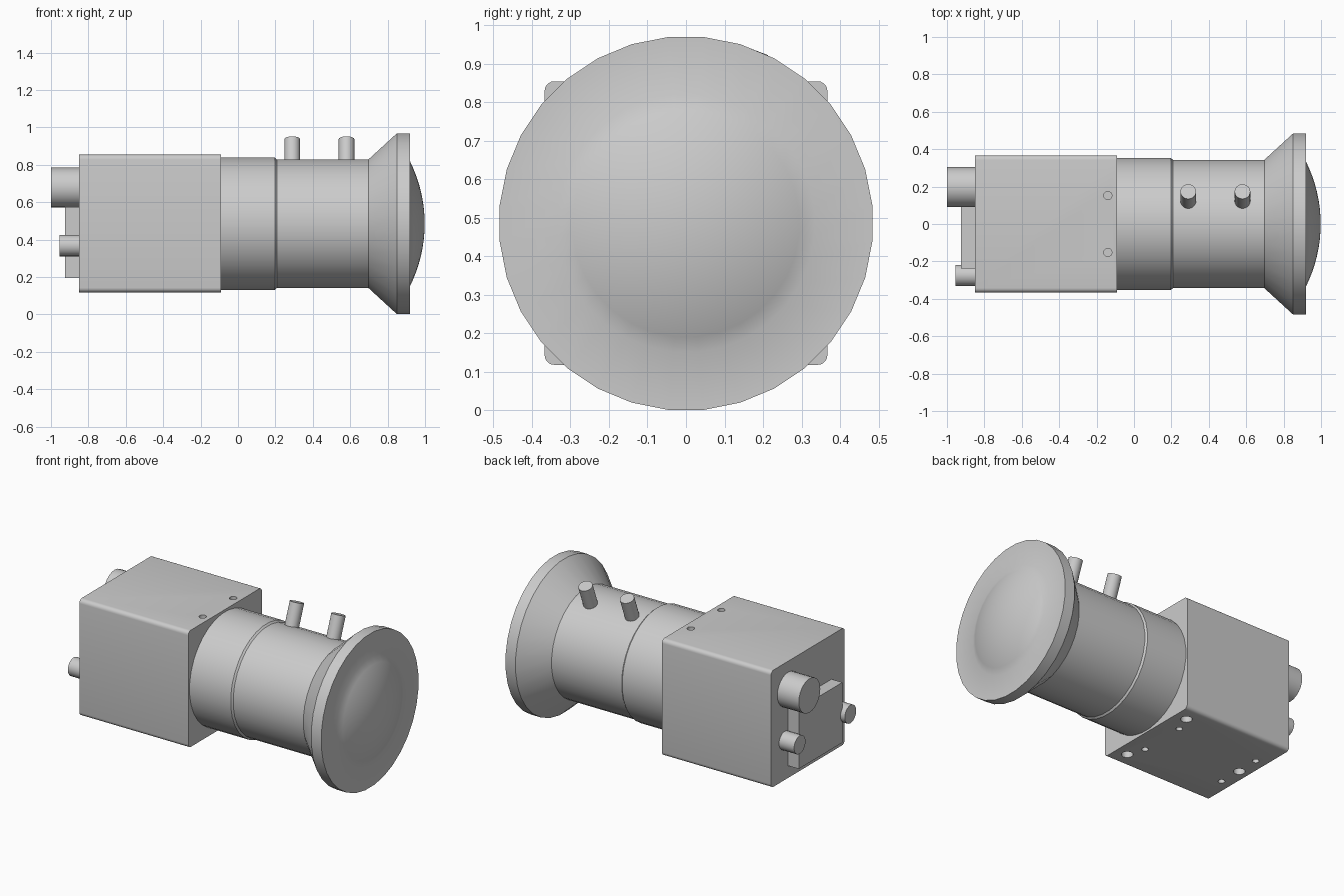
import bpy, bmesh, math
from mathutils import Vector

cube = bpy.data.objects.get("Cube")
if cube:
    bpy.data.objects.remove(cube, do_unlink=True)

GREY = (0.6, 0.6, 0.6, 1)
mat = bpy.data.materials.new("plain grey")
mat.use_nodes = True
mat.diffuse_color = GREY
mat.node_tree.nodes["Principled BSDF"].inputs["Base Color"].default_value = GREY

AXIS_Z = 0.485  # height of the lens axis


def finish(bm, name):
    bmesh.ops.recalc_face_normals(bm, faces=bm.faces)
    mesh = bpy.data.meshes.new(name)
    bm.to_mesh(mesh)
    bm.free()
    mesh.materials.append(mat)
    obj = bpy.data.objects.new(name, mesh)
    bpy.context.collection.objects.link(obj)
    return obj


def smooth(obj):
    bpy.ops.object.select_all(action='DESELECT')
    obj.select_set(True)
    bpy.context.view_layer.objects.active = obj
    bpy.ops.object.shade_smooth_by_angle(angle=math.radians(30))


def box(name, low, high, bevel=0):
    low, high = Vector(low), Vector(high)
    bm = bmesh.new()
    bmesh.ops.create_cube(bm, size=1)
    for v in bm.verts:
        v.co = (low + high) / 2 + v.co * (high - low)
    if bevel:  # round only the edges running along x
        edges = [e for e in bm.edges if abs(e.verts[0].co.x - e.verts[1].co.x) > 0.1]
        bmesh.ops.bevel(bm, geom=edges, offset=bevel, segments=5, profile=0.5,
                        affect='EDGES')
    return finish(bm, name)


def add_rod(bm, start, end, radius, segments=24):
    start, end = Vector(start), Vector(end)
    turn = (end - start).to_track_quat('Z', 'Y').to_matrix().to_4x4()
    turn.translation = (start + end) / 2
    bmesh.ops.create_cone(bm, cap_ends=True, segments=segments, radius1=radius,
                          radius2=radius, depth=(end - start).length, matrix=turn)


def rod(name, start, end, radius):
    bm = bmesh.new()
    add_rod(bm, start, end, radius)
    smooth(finish(bm, name))


def lathe(name, profile, segments=32):
    # profile of (x, radius) turned around the lens axis
    bm = bmesh.new()
    rings = []
    for x, r in profile:
        ring = []
        for i in range(1 if r == 0 else segments):
            a = math.tau * (i + 0.5) / segments
            ring.append(bm.verts.new((x, r * math.sin(a), AXIS_Z + r * math.cos(a))))
        rings.append(ring)
    for a, b in zip(rings, rings[1:]):
        for i in range(segments):
            j = (i + 1) % segments
            corners = [a[i % len(a)], a[j % len(a)], b[j % len(b)], b[i % len(b)]]
            bm.faces.new(list(dict.fromkeys(corners)))
    smooth(finish(bm, name))


# Housing with screw holes in its top and underside
housing = box("housing", (-0.85, -0.367, 0.118), (-0.09, 0.367, 0.854), bevel=0.025)
bm = bmesh.new()
for side in (-1, 1):
    y = side * 0.152
    add_rod(bm, (-0.14, y, 0.8), (-0.14, y, 0.9), 0.022, 16)
    for x in (-0.21, -0.78):
        add_rod(bm, (x, y, 0.05), (x, y, 0.17), 0.02, 16)
    add_rod(bm, (-0.17, side * 0.263, 0.05), (-0.17, side * 0.263, 0.17), 0.034, 16)
add_rod(bm, (-0.785, 0, 0.05), (-0.785, 0, 0.17), 0.034, 16)
cutter = finish(bm, "hole_cutter")
cutter.hide_render = True
cut = housing.modifiers.new("holes", 'BOOLEAN')
cut.object = cutter
cut.operation = 'DIFFERENCE'
cut.solver = 'EXACT'
bpy.context.view_layer.objects.active = housing
bpy.ops.object.modifier_apply(modifier=cut.name)
bpy.data.objects.remove(cutter, do_unlink=True)
smooth(housing)

# Lens barrel, flared hood and domed front glass
lathe("rear_barrel", [(-0.1, 0), (-0.1, 0.355), (0.197, 0.355), (0.21, 0.343), (0.21, 0)])
dome = []
SAG, RIM = 0.078, 0.335
ball = (RIM ** 2 + SAG ** 2) / (2 * SAG)
spread = math.asin(RIM / ball)
for i in range(9):
    a = spread * (1 - i / 8)
    dome.append((0.998 - ball * (1 - math.cos(a)), ball * math.sin(a) if i < 8 else 0))
lathe("front_barrel", [(0.2, 0), (0.2, 0.345), (0.697, 0.345), (0.85, 0.486),
                       (0.92, 0.486)] + dome)

# Locking pegs pointing outward from the barrel
lean = math.radians(21)
out = Vector((0, math.sin(lean), math.cos(lean)))
for name, x in (("rear_peg", 0.29), ("front_peg", 0.58)):
    base = Vector((x, 0, AXIS_Z))
    rod(name, base + out * 0.32, base + out * 0.484, 0.042)

# Rear panel and connectors
box("rear_panel", (-0.925, -0.237, 0.195), (-0.84, 0.197, 0.575))
rod("large_connector", (-0.84, 0.197, 0.678), (-1.0, 0.197, 0.678), 0.107)
rod("right_small_connector", (-0.84, -0.275, 0.368), (-0.955, -0.275, 0.368), 0.057)
rod("left_small_connector", (-0.84, 0.23, 0.368), (-0.955, 0.23, 0.368), 0.057)
